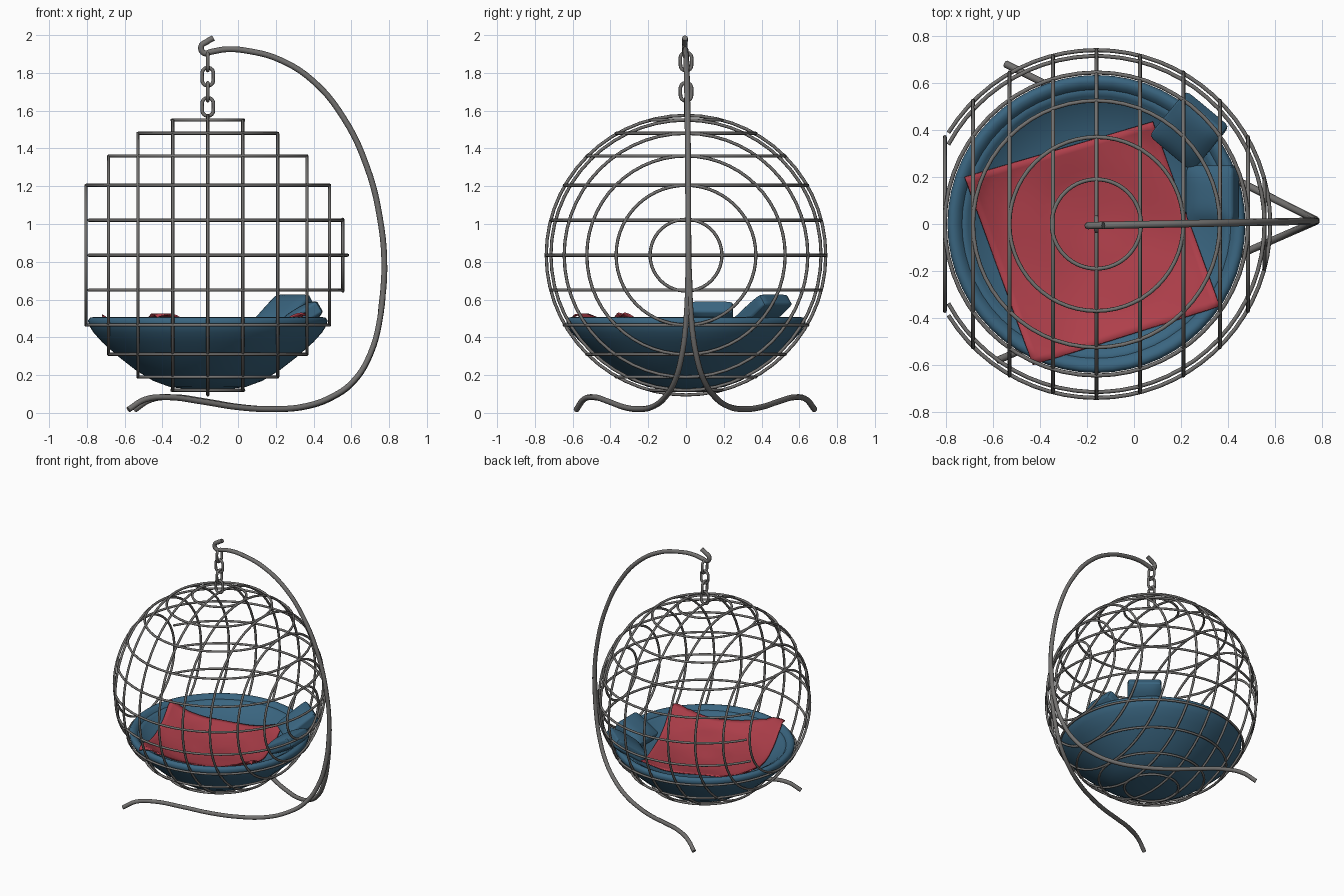
import bpy, bmesh, math
from math import sin, cos, pi, radians, hypot
from mathutils import Vector, Matrix

if "Cube" in bpy.data.objects:
    bpy.data.objects.remove(bpy.data.objects["Cube"])

CX, CZ = -0.16, 0.835   # centre of the cage


def material(name, rgb):
    m = bpy.data.materials.new(name)
    m.use_nodes = True
    m.diffuse_color = (*rgb, 1)
    m.node_tree.nodes["Principled BSDF"].inputs["Base Color"].default_value = (*rgb, 1)
    return m


METAL = material("grey metal", (0.17, 0.165, 0.16))
BLUE = material("blue fabric", (0.042, 0.13, 0.215))
RED = material("red fabric", (0.43, 0.05, 0.07))


def activate(ob):
    bpy.ops.object.select_all(action='DESELECT')
    ob.select_set(True)
    bpy.context.view_layer.objects.active = ob


def tube(name, points, radius, closed=False, smooth_path=False):
    """Round bar that follows a path of points."""
    cu = bpy.data.curves.new(name, 'CURVE')
    cu.dimensions = '3D'
    cu.bevel_depth, cu.bevel_resolution, cu.resolution_u = radius, 2, 5
    cu.use_fill_caps = not closed
    if smooth_path:
        sp = cu.splines.new('BEZIER')
        sp.bezier_points.add(len(points) - 1)
        for bp, p in zip(sp.bezier_points, points):
            bp.co = p
            bp.handle_left_type = bp.handle_right_type = 'AUTO'
    else:
        sp = cu.splines.new('POLY')
        sp.points.add(len(points) - 1)
        for q, p in zip(sp.points, points):
            q.co = (*p, 1)
    sp.use_cyclic_u = closed
    cu.materials.append(METAL)
    ob = bpy.data.objects.new(name, cu)
    bpy.context.collection.objects.link(ob)
    activate(ob)
    bpy.ops.object.convert(target='MESH')
    return bpy.context.object


def mesh_object(name, bm, mat, angle=50):
    bmesh.ops.recalc_face_normals(bm, faces=bm.faces)
    me = bpy.data.meshes.new(name)
    bm.to_mesh(me)
    bm.free()
    me.materials.append(mat)
    ob = bpy.data.objects.new(name, me)
    bpy.context.collection.objects.link(ob)
    activate(ob)
    bpy.ops.object.shade_smooth_by_angle(angle=radians(angle))
    return ob


# Cage: upright and level rings spaced like a ball grid
WIRE = 0.0085
STEPS = [(0, 0.74), (0.185, 0.715), (0.37, 0.645), (0.525, 0.525), (0.645, 0.37), (0.715, 0.19)]
LEVELS = sorted({(s * d, r) for d, r in STEPS for s in (-1, 1)})
OPEN = 0.63             # the cage is open beyond this distance on -x
N = 56

for i, (d, r) in enumerate(LEVELS):
    if d > -0.7:
        ring = [(CX + d, r * cos(2 * pi * k / N), CZ + r * sin(2 * pi * k / N)) for k in range(N)]
        tube(f"cage_upright_ring_{i}", ring, WIRE, closed=True)
    if r > 0.7:         # level bars stop at the opening
        a = pi - math.acos(OPEN / r)
        arc = [(CX + r * cos(t), r * sin(t), CZ + d)
               for t in (a * (2 * k / N - 1) for k in range(N + 1))]
        tube(f"cage_level_bar_{i}", arc, WIRE)
    else:
        ring = [(CX + r * cos(2 * pi * k / N), r * sin(2 * pi * k / N), CZ + d) for k in range(N)]
        tube(f"cage_level_ring_{i}", ring, WIRE, closed=True)

# Chain links, alternately turned
for i in range(4):
    pts = []
    for k in range(24):
        t = 2 * pi * k / 24
        w = 0.03 * cos(t)
        z = 1.62 + 0.08 * i + 0.03 * sin(t) + math.copysign(0.018, sin(t))
        pts.append((CX + w, 0, z) if i % 2 == 0 else (CX, w, z))
    tube(f"chain_link_{i}", pts, 0.0095, closed=True)

# Stand: hooked arch with two splayed legs
ARCH = [(-0.13, 1.985), (-0.165, 1.965), (-0.195, 1.94), (-0.18, 1.905), (-0.14, 1.912),
        (-0.06, 1.925), (0.06, 1.915), (0.22, 1.87), (0.4, 1.755), (0.56, 1.56), (0.68, 1.31),
        (0.75, 1.04), (0.775, 0.76), (0.755, 0.52)]
tube("stand_arch", [(x, 0.02 * x - 0.003, z) for x, z in ARCH], 0.0155, smooth_path=True)

LEG = [(0.775, 0.76), (0.755, 0.52), (0.7, 0.31), (0.61, 0.165), (0.5, 0.085), (0.36, 0.035),
       (0.18, 0.02), (0, 0.031), (-0.18, 0.06), (-0.36, 0.083), (-0.48, 0.07), (-0.565, 0.017)]
for name, ang in (("stand_leg_back", 26.7), ("stand_leg_front", -23.6)):
    a = radians(ang)
    pts = []
    for x, z in LEG:
        u = (0.78 - x) / 0.906
        pts.append((0.78 - u * cos(a), 0.014 + u * sin(a), z))
    tube(name, pts, 0.0155, smooth_path=True)

# Seat: round padded bowl turned from a profile
INNER = [(0, 0.35), (0.2, 0.36), (0.4, 0.4), (0.5, 0.44), (0.545, 0.472), (0.56, 0.482),
         (0.572, 0.48), (0.585, 0.497), (0.605, 0.507), (0.622, 0.505), (0.634, 0.49)]
OUTER = [(0.63, 0.465), (0.605, 0.425), (0.56, 0.375), (0.47, 0.295), (0.38, 0.225),
         (0.29, 0.17), (0.2, 0.137), (0.1, 0.125), (0, 0.122)]
bm = bmesh.new()
vs = [bm.verts.new((r, 0, z)) for r, z in INNER + OUTER]
es = [bm.edges.new(p) for p in zip(vs, vs[1:])]
bmesh.ops.spin(bm, geom=vs + es, cent=(0, 0, 0), axis=(0, 0, 1), angle=2 * pi, steps=56)
bmesh.ops.remove_doubles(bm, verts=bm.verts, dist=0.0005)
bmesh.ops.translate(bm, verts=bm.verts, vec=(CX, 0, 0))
mesh_object("seat_cushion", bm, BLUE, 60)


def seat_height(r):
    for (r0, z0), (r1, z1) in zip(INNER, INNER[1:]):
        if r <= r1:
            return z0 + (z1 - z0) * (r - r0) / (r1 - r0)
    return 0.505 - 0.6 * (r - 0.634)


# Blanket: four-cornered cloth draped in the bowl
A, B, C, D = (Vector(p) for p in ((-0.72, 0.2), (0.08, 0.435), (0.365, -0.35), (-0.43, -0.6)))
G = 30
bm = bmesh.new()
grid = []
for j in range(G + 1):
    row = []
    for i in range(G + 1):
        u, v = i / G, j / G
        p = A.lerp(B, u).lerp(D.lerp(C, u), v)
        r = hypot(p.x - CX, p.y)
        fold = 0.006 * sin(11 * p.x + 7 * p.y) * sin(9 * p.y - 5 * p.x)
        row.append(bm.verts.new((p.x, p.y, seat_height(r) + 0.016 + fold)))
    grid.append(row)
for j in range(G):
    for i in range(G):
        bm.faces.new((grid[j][i], grid[j + 1][i], grid[j + 1][i + 1], grid[j][i + 1]))
blanket = mesh_object("blanket", bm, RED)
mod = blanket.modifiers.new("thickness", 'SOLIDIFY')
mod.thickness, mod.offset = 0.008, 0


# Pillows: plump squares leaning on the rim
def pillow(name, centre, across, up, size):
    w, t = Vector(across).normalized(), Vector(up).normalized()
    n = w.cross(t)
    bm = bmesh.new()
    bmesh.ops.create_cube(bm, size=2)
    bmesh.ops.subdivide_edges(bm, edges=bm.edges, cuts=5, use_grid_fill=True)
    for v in bm.verts:
        v.co.z *= 0.6 + 0.4 * (1 - v.co.x ** 4) * (1 - v.co.y ** 4)
        v.co = Vector(v.co[k] * size[k] / 2 for k in range(3))
    rot = Matrix((w, t, n)).transposed().to_4x4()
    bm.transform(Matrix.Translation(centre) @ rot)
    ob = mesh_object(name, bm, BLUE)
    ob.modifiers.new("rounding", 'SUBSURF').levels = 1


pillow("pillow_back", (0.235, 0.395, 0.525), (0.77, -0.64, 0), (0.52, 0.63, 0.58), (0.24, 0.27, 0.11))
pillow("pillow_side", (0.335, 0.13, 0.505), (0, -1, 0), (0.85, 0, 0.5), (0.24, 0.23, 0.11))
